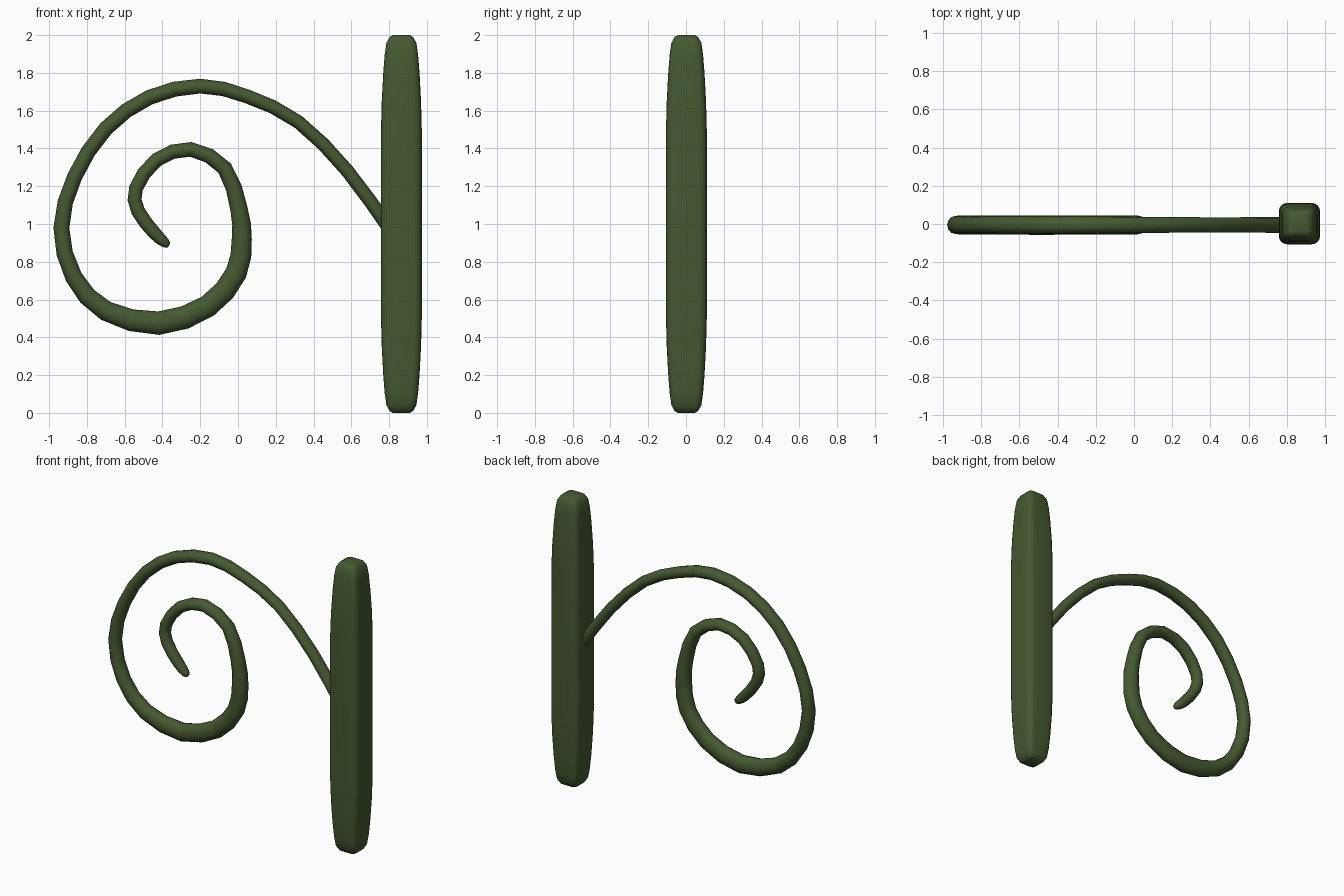
import bpy
import bmesh
import math
from mathutils import Vector

default_cube = bpy.data.objects.get("Cube")
if default_cube:
    bpy.data.objects.remove(default_cube, do_unlink=True)

# Single dark leaf green
green = bpy.data.materials.new("leaf_green")
green.use_nodes = True
colour = (0.06, 0.1, 0.03, 1)
green.diffuse_color = colour
green.node_tree.nodes["Principled BSDF"].inputs["Base Color"].default_value = colour


def loft(name, rings):
    """Skin a list of equal-length point rings and cap both ends."""
    bm = bmesh.new()
    loops = [[bm.verts.new(p) for p in ring] for ring in rings]
    for lower, upper in zip(loops, loops[1:]):
        for i in range(len(lower)):
            j = (i + 1) % len(lower)
            bm.faces.new((lower[i], lower[j], upper[j], upper[i]))
    bm.faces.new(loops[0])
    bm.faces.new(loops[-1])
    bmesh.ops.recalc_face_normals(bm, faces=bm.faces)
    mesh = bpy.data.meshes.new(name)
    bm.to_mesh(mesh)
    bm.free()
    mesh.materials.append(green)
    obj = bpy.data.objects.new(name, mesh)
    bpy.context.collection.objects.link(obj)
    bpy.ops.object.select_all(action="DESELECT")
    obj.select_set(True)
    bpy.context.view_layer.objects.active = obj
    bpy.ops.object.shade_smooth_by_angle(angle=math.radians(50))
    return obj


def rounded_square(centre, half, radius, steps=4):
    """Horizontal square ring with rounded corners."""
    ring = []
    for corner in range(4):
        middle = math.radians(45 + 90 * corner)
        sx = math.copysign(half - radius, math.cos(middle))
        sy = math.copysign(half - radius, math.sin(middle))
        for step in range(steps + 1):
            angle = math.radians(90 * corner + 90 * step / steps)
            ring.append(centre + Vector((sx + radius * math.cos(angle),
                                         sy + radius * math.sin(angle), 0)))
    return ring


def catmull_rom(a, b, c, d, t):
    return ((b * 2) + (c - a) * t + (a * 2 - b * 5 + c * 4 - d) * t ** 2
            + (b * 3 - a - c * 3 + d) * t ** 3) / 2


# Stem: upright rounded square post, softly tapered at both ends
end_profile = [(0, 0.045), (0.01, 0.062), (0.04, 0.079), (0.1, 0.088),
               (0.2, 0.096), (0.35, 0.104), (0.5, 0.108)]
profile = end_profile + [(2 - z, half) for z, half in reversed(end_profile)]
loft("stem", [rounded_square(Vector((0.865, 0.002, z)), half, half * 0.4)
              for z, half in profile])

# Tendril: coiled path as x, z and in-plane radius
path = [Vector(p) for p in (
    (.82, .95, .037), (.58, 1.28, .036), (.32, 1.54, .036), (.05, 1.675, .037),
    (-.2, 1.73, .039), (-.47, 1.67, .04), (-.7, 1.505, .04), (-.865, 1.25, .04),
    (-.935, .98, .042), (-.87, .72, .046), (-.7, .54, .053), (-.42, .475, .062),
    (-.16, .565, .059), (-.01, .74, .057), (.02, .92, .053), (.005, 1.08, .046),
    (-.07, 1.295, .041), (-.25, 1.395, .039), (-.43, 1.34, .038),
    (-.54, 1.19, .037), (-.53, 1.07, .037), (-.44, .95, .035),
    (-.385, .9, .026), (-.365, .886, .012))]
padded = [path[0] * 2 - path[1]] + path + [path[-1] * 2 - path[-2]]
samples = []
for i in range(len(path) - 1):
    for t in (0, 0.5):
        samples.append(catmull_rom(*padded[i:i + 4], t))
samples.append(path[-1])

rings = []
sides = 12
for i, point in enumerate(samples):
    ahead = samples[min(i + 1, len(samples) - 1)]
    behind = samples[max(i - 1, 0)]
    tangent = Vector((ahead.x - behind.x, 0, ahead.y - behind.y)).normalized()
    across = Vector((-tangent.z, 0, tangent.x))
    progress = i / (len(samples) - 1)
    # The inner end of the coil drifts slightly to the front
    drift = -0.005 - 0.02 * max(0, progress - 0.7) / 0.3
    centre = Vector((point.x, drift, point.y))
    depth = min(point.z * 1.12, 0.049)
    ring = []
    for k in range(sides):
        angle = math.tau * k / sides
        ring.append(centre + across * point.z * math.cos(angle)
                    + Vector((0, depth * math.sin(angle), 0)))
    rings.append(ring)
loft("tendril", rings)
